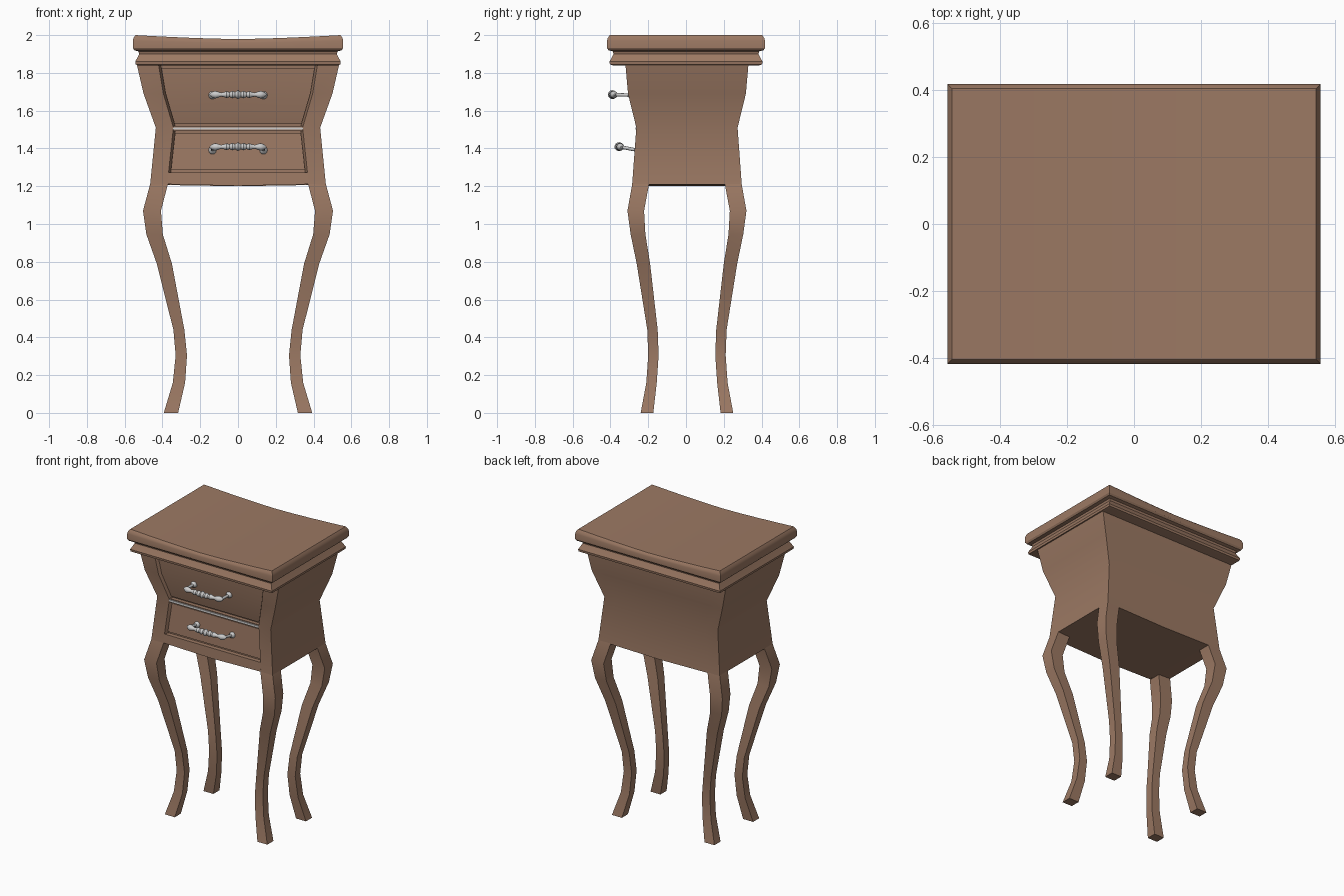
import bpy, bmesh, math
from mathutils import Vector

if "Cube" in bpy.data.objects:
    bpy.data.objects.remove(bpy.data.objects["Cube"])

wood = bpy.data.materials.new("wood")
wood.diffuse_color = (0.33, 0.19, 0.125, 1)
wood.use_nodes = True
wood.node_tree.nodes["Principled BSDF"].inputs["Base Color"].default_value = wood.diffuse_color
YC = 0.005  # small y offset of the cabinet centre


def loft(name, rings, mat=wood):
    """Skin a list of equal rings; rings run front left>right, back right>left."""
    bm = bmesh.new()
    vs = [[bm.verts.new(p) for p in r] for r in rings]
    n = len(rings[0])
    for a, b in zip(vs, vs[1:]):
        for i in range(n):
            j = (i + 1) % n
            bm.faces.new((a[i], a[j], b[j], b[i]))
    for r in (vs[0], vs[-1]):
        for i in range(n // 2 - 1):
            bm.faces.new((r[i], r[i + 1], r[n - 2 - i], r[n - 1 - i]))
    bmesh.ops.recalc_face_normals(bm, faces=bm.faces)
    me = bpy.data.meshes.new(name)
    bm.to_mesh(me)
    bm.free()
    ob = bpy.data.objects.new(name, me)
    bpy.context.collection.objects.link(ob)
    if mat:
        me.materials.append(mat)
    bpy.ops.object.select_all(action='DESELECT')
    ob.select_set(True)
    bpy.context.view_layer.objects.active = ob
    bpy.ops.object.shade_smooth_by_angle(angle=math.radians(32))
    return ob


# cabinet profile: z, outer half width, stile inner half width, half depth
BODY = [(1.21, .465, .375, .29), (1.51, .435, .342, .268),
        (1.69, .50, .395, .312), (1.85, .537, .422, .326)]


def prof(z):
    for a, b in zip(BODY, BODY[1:]):
        if z <= b[0]:
            t = (z - a[0]) / (b[0] - a[0])
            return [p + (q - p) * t for p, q in zip(a, b)][1:]
    return BODY[-1][1:]


# carcass with recessed front between two stiles
rings = []
for z, xo, xi, yo in BODY:
    f, d = YC - yo, .03
    xd = xi - .012
    front = [(-xo, f), (-xi, f), (-xd, f + d), (0, f + d), (xd, f + d), (xi, f), (xo, f)]
    dip = .01 if z < 1.3 else 0
    drop = lambda x: z - dip * (1 - (x / xo) ** 2)
    rings.append([(x, y, drop(x)) for x, y in front] +
                 [(x, YC + yo, drop(x)) for x, y in reversed(front)])
loft("cabinet_body", rings)


def front_panel(name, z0, z1, depth, inset, mat=wood, dip=0):
    """Strip across the recess following the cabinet profile."""
    zs = [z0] + [b[0] for b in BODY if z0 + .01 < b[0] < z1 - .01] + [z1]
    rs = []
    for k, z in enumerate(zs):
        xo, xi, yo = prof(z)
        x, f = xi - inset, YC - yo + depth
        zc = z - (dip if k == 0 else 0)
        b = YC - yo + .035
        rs.append([(-x, f, z), (0, f, zc), (x, f, z), (x, b, z), (0, b, zc), (-x, b, z)])
    return loft(name, rs, mat)


front_panel("upper_drawer", 1.53, 1.825, .018, .012)
front_panel("lower_drawer", 1.285, 1.482, .018, .012)
front_panel("bottom_rail", 1.211, 1.272, 0, 0, dip=.009)
front_panel("drawer_divider", 1.493, 1.518, .004, 0)
front_panel("divider_trim", 1.499, 1.512, -.003, 0, None)

# legs: z, outer x, inner x, outer y, inner y
LEG = [(1.215, .464, .37, .289, .20), (1.07, .503, .408, .315, .227),
       (.945, .485, .398, .298, .22), (.79, .43, .35, .266, .195),
       (.44, .342, .284, .210, .155), (.305, .33, .27, .205, .15),
       (.16, .345, .28, .215, .16), (0, .393, .317, .245, .178)]
for sx, side in ((-1, "left"), (1, "right")):
    for sy, end in ((-1, "front"), (1, "back")):
        loft(f"{end}_{side}_leg",
             [[(sx * xo, YC + sy * yo, z), (sx * xi, YC + sy * yo, z),
               (sx * xi, YC + sy * yi, z), (sx * xo, YC + sy * yi, z)]
              for z, xo, xi, yo, yi in LEG])

# moulded top: inset, z, dip at the middle
TOP = [(.03, 1.84, 0), (.015, 1.845, 0), (.013, 1.86, 0), (.024, 1.88, 0),
       (.034, 1.90, 0), (.03, 1.914, 0), (.008, 1.92, 0), (0, 1.932, 0),
       (0, 1.97, .01), (.004, 1.985, .015), (.014, 2.0, .021)]
rings = []
for ins, z, dip in TOP:
    hx, hy = .557 - ins, .418 - ins
    xs = [hx * (i / 4 - 1) for i in range(9)]
    h = lambda x: z - dip * (1 - abs(x / hx) ** 1.5)
    rings.append([(x, -hy, h(x)) for x in xs] + [(x, hy, h(x)) for x in reversed(xs)])
loft("table_top", rings)


def tube(name, pts, radii, u, v, n=12):
    """Round bar through points, rings spanned by directions u and v."""
    return loft(name, [[p + (u * math.cos(2 * math.pi * i / n) +
                             v * math.sin(2 * math.pi * i / n)) * r for i in range(n)]
                       for p, r in zip(pts, radii)], None)


# beaded handles on posts with round flanges
BEADS = [.004, .016, .02, .016, .010, .013, .018, .013, .020, .014, .024]
BEADS = BEADS + BEADS[-2::-1]
for name, z, tilt in (("upper", 1.682, .03), ("lower", 1.39, .19)):
    wall = Vector((0, YC - prof(z)[2] + .018, z))
    out = Vector((0, -math.cos(tilt), math.sin(tilt)))
    up = Vector((0, math.sin(tilt), math.cos(tilt)))
    X = Vector((1, 0, 0))
    m = len(BEADS) - 1
    pts = []
    for i in range(m + 1):
        t = 2 * i / m - 1
        pts.append(wall + X * (.15 * t) + out * (.103 - .012 * t * t))
    tube(name + "_handle_bar", pts, BEADS, out, up)
    for s, side in ((-1, "left"), (1, "right")):
        base = wall + X * (.135 * s)
        tube(f"{name}_handle_{side}_post",
             [base + out * d for d in (-.005, .004, .012, .02, .095)],
             [.021, .021, .018, .009, .009], X, up)
